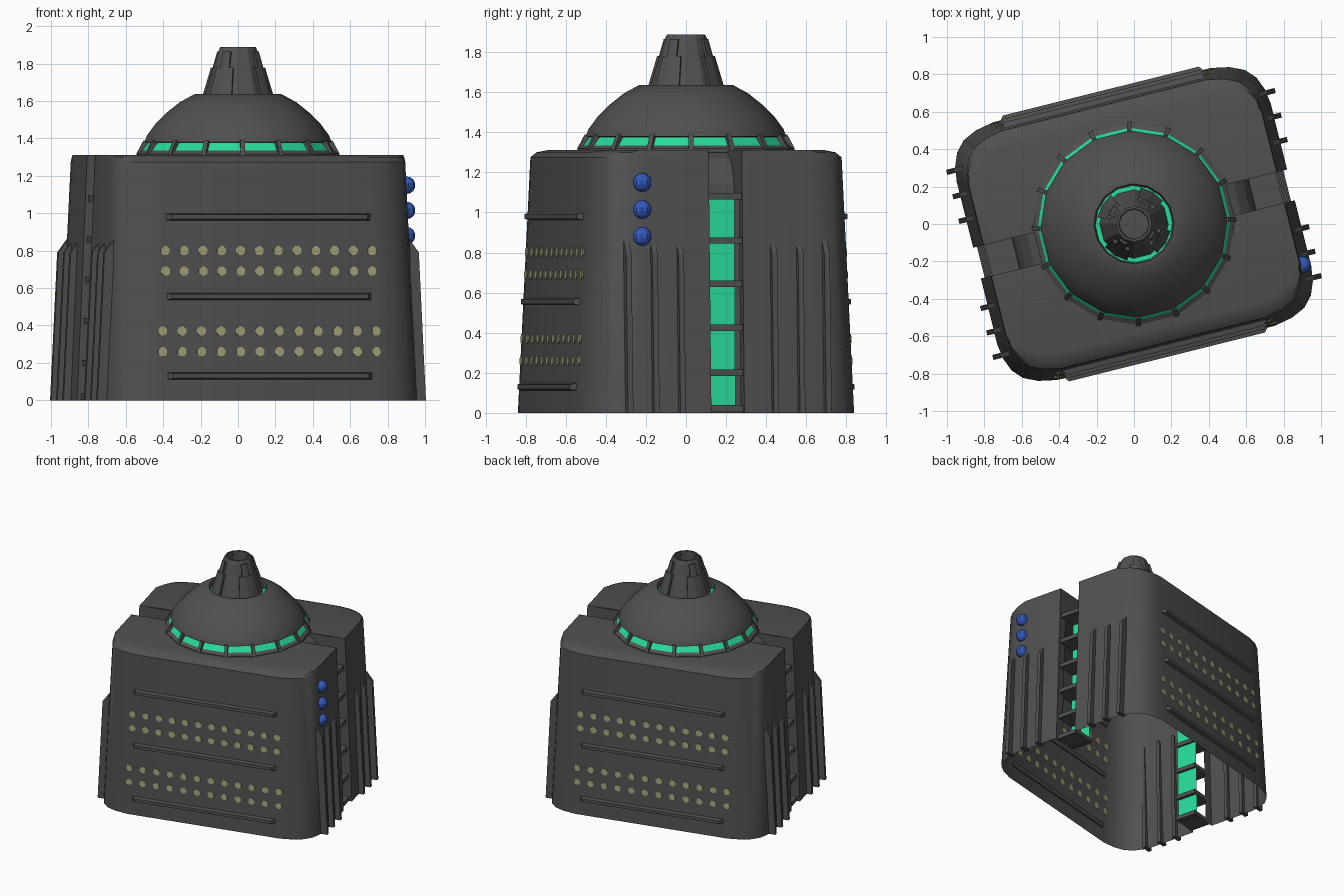
import bpy, bmesh, math
from mathutils import Matrix, Vector

if "Cube" in bpy.data.objects:
    bpy.data.objects.remove(bpy.data.objects["Cube"])

ROT = Matrix.Rotation(math.radians(14), 4, 'Z')   # whole building is turned


def material(name, rgb):
    m = bpy.data.materials.new(name)
    m.diffuse_color = (*rgb, 1)
    m.use_nodes = True
    m.node_tree.nodes["Principled BSDF"].inputs["Base Color"].default_value = m.diffuse_color
    return m


GREY = material("dark_grey", (0.08, 0.08, 0.08))
TEAL = material("teal_glass", (0.02, 0.72, 0.32))
YELLOW = material("pale_yellow", (0.36, 0.36, 0.19))
BLUE = material("blue_lamp", (0.035, 0.10, 0.50))


def add(name, verts, faces, mats, smooth=False, teal_rule=None):
    me = bpy.data.meshes.new(name)
    me.from_pydata([ROT @ Vector(v) for v in verts], [], faces)
    bm = bmesh.new()
    bm.from_mesh(me)
    bmesh.ops.recalc_face_normals(bm, faces=bm.faces)
    bm.to_mesh(me)
    bm.free()
    for m in mats:
        me.materials.append(m)
    if teal_rule:
        for p in me.polygons:
            p.material_index = int(teal_rule(p))
    ob = bpy.data.objects.new(name, me)
    bpy.context.collection.objects.link(ob)
    if smooth:
        bpy.ops.object.select_all(action='DESELECT')
        ob.select_set(True)
        bpy.context.view_layer.objects.active = ob
        bpy.ops.object.shade_smooth_by_angle(angle=math.radians(32))
    return ob


def prism(a, b):
    """Solid between two matching outlines."""
    n = len(a)
    faces = [(i, (i + 1) % n, n + (i + 1) % n, n + i) for i in range(n)]
    return a + b, faces + [tuple(range(n)), tuple(range(n, 2 * n))]


def merged(name, parts, mats, smooth=False):
    verts, faces = [], []
    for v, f in parts:
        k = len(verts)
        verts += v
        faces += [tuple(i + k for i in q) for q in f]
    return add(name, verts, faces, mats, smooth)


def lathe(name, profile, n, mats, smooth=False, teal_rule=None, cap=False):
    verts = [(r * math.cos(2 * math.pi * (i + .5) / n), r * math.sin(2 * math.pi * (i + .5) / n), z)
             for r, z in profile for i in range(n)]
    faces = [(j * n + i, j * n + (i + 1) % n, (j + 1) * n + (i + 1) % n, (j + 1) * n + i)
             for j in range(len(profile) - 1) for i in range(n)]
    if cap:
        faces.append(tuple(range((len(profile) - 1) * n, len(profile) * n)))
    return add(name, verts, faces, mats, smooth, teal_rule)


# Two hollow body halves, open below, with rounded corners and a slot between
corner = [(0.79, 0.085), (0.865, 0.085), (0.865, 0.45), (0.853, 0.53), (0.825, 0.60),
          (0.775, 0.655), (0.70, 0.69), (0.60, 0.71)]
path = corner + [(-x, y) for x, y in reversed(corner)]
rings = [(0, 1, 1, 0), (1.275, 0.937, 0.912, 0), (1.30, 0.935, 0.91, 0.03), (1.312, 0.933, 0.91, 0.09)]
for side, label in ((-1, "front"), (1, "rear")):
    n = len(path)
    verts = [(x * sx, side * (0.085 + (y - 0.085) * sy - inset * max(0, min(1, (y - 0.45) / 0.15))), z)
             for z, sx, sy, inset in rings for x, y in path]
    faces = [(j * n + i, j * n + i + 1, (j + 1) * n + i + 1, (j + 1) * n + i)
             for j in range(len(rings) - 1) for i in range(n - 1)]
    faces.append(tuple(range(3 * n, 4 * n)))
    add(label + "_body", verts, faces, [GREY], True)


def wall_y(z):
    return 0.71 - 0.055 * z / 1.275


# Horizontal bars and rows of round windows on front and rear
for side, label in ((-1, "front"), (1, "rear")):
    bars, dots = [], []
    for z in (0.13, 0.555, 0.98):
        y = wall_y(z)
        inner = [(x, side * (y - 0.01), z + h) for x, h in ((-.57, -.02), (.57, -.02), (.57, .02), (-.57, .02))]
        outer = [(x, side * (y + 0.028), z + h) for x, h in ((-.54, -.012), (.54, -.012), (.54, .012), (-.54, .012))]
        bars.append(prism(inner, outer))
    for z, half in ((0.26, .59), (0.37, .59), (0.69, .57), (0.80, .57)):
        for i in range(12):
            x = -half + 2 * half * i / 11
            ring = [(x + .026 * math.cos(a * math.pi / 4 + .39), z + .026 * math.sin(a * math.pi / 4 + .39))
                    for a in range(8)]
            dots.append(prism([(u, side * (wall_y(w) - .0045), w) for u, w in ring],
                              [(u, side * (wall_y(w) + .0045), w) for u, w in ring]))
    merged(label + "_bars", bars, [GREY])
    merged(label + "_windows", dots, [YELLOW])

# Side fins, slot panels and slot shelves
fin = [(0.83, 0), (0.905, 0), (0.866, 0.79), (0.815, 0.86)]
panel = [(0.68, 0.0), (0.679, 0.04), (0.655, 1.07), (0.645, 1.15), (0.62, 1.21), (0.57, 1.27), (0.50, 1.305)]
for s, label in ((1, "right"), (-1, "left")):
    fins = [prism([(s * x, y - .014, z) for x, z in fin], [(s * x, y + .014, z) for x, z in fin])
            for c in (0.24, 0.375, 0.51) for y in (c, -c)]
    merged(label + "_fins", fins, [GREY])
    m = len(panel)
    add(label + "_slot_panel", [(s * x, y, z) for y in (-.085, .085) for x, z in panel],
        [(i, i + 1, m + i + 1, m + i) for i in range(m - 1)], [GREY, TEAL],
        teal_rule=lambda p: 0.1 < p.center.z < 1.0)
    shelves = []
    for z in (0.02, 0.20, 0.425, 0.645, 0.86, 1.08):
        out = 0.845 - 0.04 * z
        box = [(s * .65, -.085), (s * out, -.085), (s * out, .085), (s * .65, .085)]
        shelves.append(prism([(x, y, z - .016) for x, y in box], [(x, y, z + .016) for x, y in box]))
    merged(label + "_slot_shelves", shelves, [GREY])
    # Upper slot cheeks, beside the curved part of the panel
    cheeks = [([(s * x, y, z) for x, z in ((.50, 1.31), (.81, 1.31), (.82, 1.08), (.65, 1.08))], [(0, 1, 2, 3)])
              for y in (-.085, .085)]
    merged(label + "_slot_cheeks", cheeks, [GREY])

# Blue lamps on the right side
for i, z in enumerate((0.88, 1.015, 1.15)):
    bm = bmesh.new()
    bmesh.ops.create_uvsphere(bm, u_segments=10, v_segments=7, radius=0.047)
    bm.transform(ROT @ Matrix.Translation((0.822, -0.43, z)))
    me = bpy.data.meshes.new("lamp")
    bm.to_mesh(me)
    bm.free()
    me.materials.append(BLUE)
    bpy.context.collection.objects.link(bpy.data.objects.new("lamp_%d" % (i + 1), me))

# Dome base with glass band
lathe("dome_base", [(0.0001, 1.30), (0.54, 1.30), (0.54, 1.318), (0.515, 1.335), (0.485, 1.375), (0.47, 1.385)],
      16, [GREY, TEAL], teal_rule=lambda p: 1.34 < p.center.z < 1.365)

# Posts around the glass band
posts = []
for i in range(16):
    r = Matrix.Rotation(2 * math.pi * (i + .5) / 16, 4, 'Z')
    prof = [(0.50, 1.315), (0.545, 1.315), (0.505, 1.39), (0.46, 1.39)]
    posts.append(prism(*[[tuple(r @ Vector((x, y, z))) for x, z in prof] for y in (-.012, .012)]))
merged("band_posts", posts, [GREY])

# Dome shell with an open crown
lathe("dome", [(0.47, 1.375), (0.50, 1.38), (0.488, 1.415), (0.44, 1.48), (0.385, 1.535), (0.31, 1.595),
               (0.232, 1.637), (0.215, 1.637), (0.205, 1.60)], 16, [GREY], True)
# Glowing floor under the spire
lathe("crown_glow", [(0.215, 1.605), (0.12, 1.605)], 16, [TEAL], cap=True)

# Hollow tapered spire with raised panels
lathe("spire", [(0.185, 1.60), (0.175, 1.64), (0.108, 1.86), (0.095, 1.888), (0.082, 1.888), (0.078, 1.70)],
      12, [GREY], cap=True)
plates = []
for k in range(4):
    for top, r0, r1, w in ((1.78, 0.197, 0.147, 0.36), (1.865, 0.192, 0.118, 0.20)):
        def arc(r, z):
            return [(r * math.cos(t), r * math.sin(t), z)
                    for t in [k * math.pi / 2 + math.pi / 4 + w * u for u in (-1, 0, 1)]]
        plates.append(prism(arc(r0, 1.615) + arc(r0 - .04, 1.615)[::-1],
                            arc(r1, top) + arc(r1 - .04, top)[::-1]))
merged("spire_panels", plates, [GREY])
